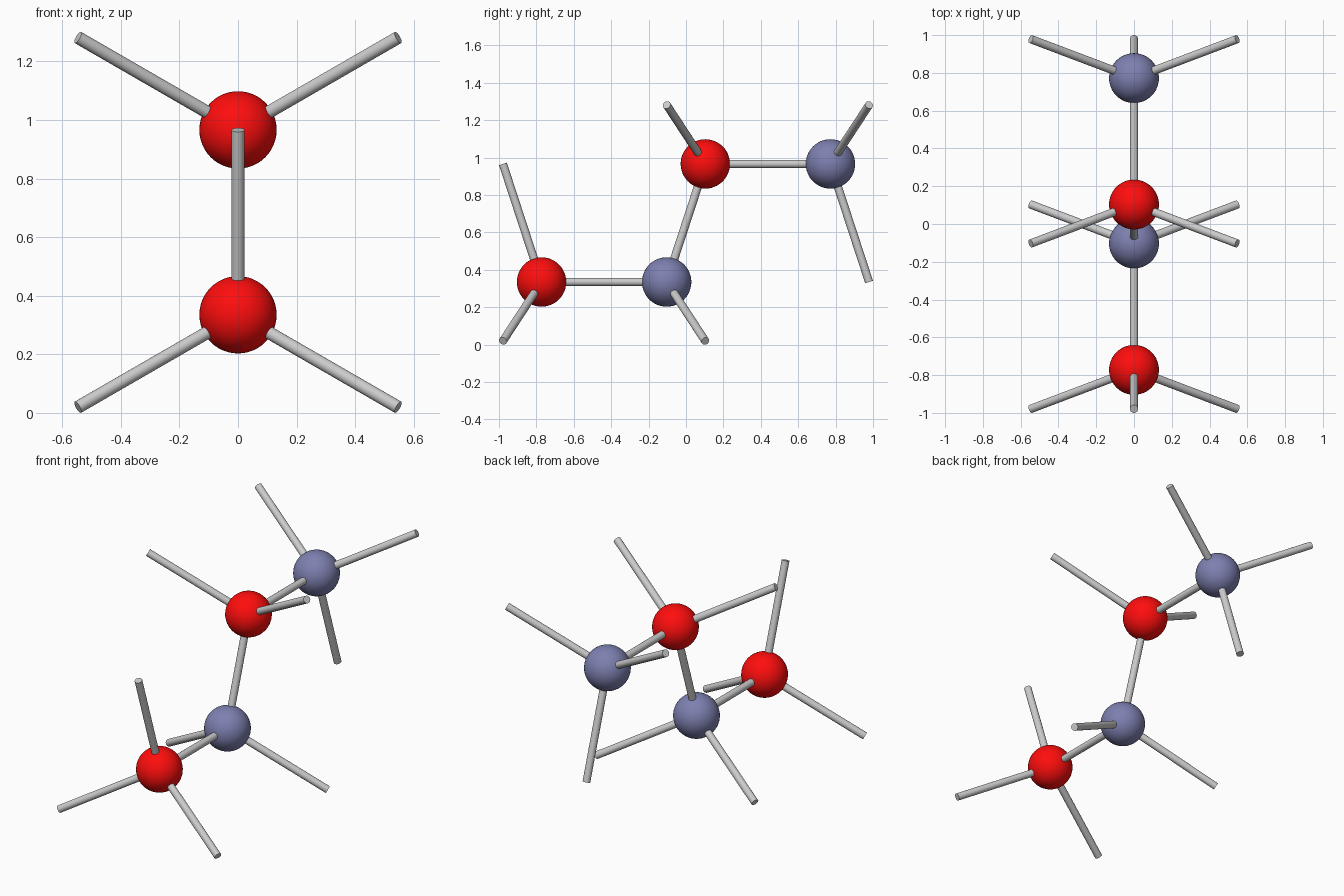
import bpy
from mathutils import Vector

if "Cube" in bpy.data.objects:
    bpy.data.objects.remove(bpy.data.objects["Cube"])

ATOM_R, BOND_R = 0.132, 0.022
LONG, STEP = 0.669, 0.2066      # bond along y, y offset of slanted bonds
SIDE, HALF = 0.5466, 0.3156     # x and z reach of slanted bonds
Y1, Y2 = STEP / 2, STEP / 2 + LONG
Z1, Z2 = 0.335, 0.335 + 2 * HALF


def material(name, rgb):
    m = bpy.data.materials.new(name)
    m.diffuse_color = (*rgb, 1)
    m.use_nodes = True
    m.node_tree.nodes["Principled BSDF"].inputs["Base Color"].default_value = m.diffuse_color
    return m


RED = material("red", (1.0, 0.004, 0.004))
BLUE = material("blue_grey", (0.205, 0.216, 0.434))


def atom(name, loc, mat):
    bpy.ops.mesh.primitive_uv_sphere_add(segments=48, ring_count=24, radius=ATOM_R, location=loc)
    ob = bpy.context.object
    ob.name = name
    ob.data.materials.append(mat)
    bpy.ops.object.shade_smooth()


def bond(name, a, b):
    a, b = Vector(a), Vector(b)
    d = b - a
    bpy.ops.mesh.primitive_cylinder_add(vertices=24, radius=BOND_R, depth=d.length, location=(a + b) / 2)
    ob = bpy.context.object
    ob.name = name
    ob.rotation_mode = 'QUATERNION'
    ob.rotation_quaternion = d.to_track_quat('Z', 'Y')
    bpy.ops.object.shade_smooth_by_angle()


# Atoms: name, y, z, colour, y direction and z direction of the slanted side bonds
atoms = [
    ("lower_red_atom", -Y2, Z1, RED, -1, -1),
    ("lower_grey_atom", -Y1, Z1, BLUE, 1, -1),
    ("upper_red_atom", Y1, Z2, RED, -1, 1),
    ("upper_grey_atom", Y2, Z2, BLUE, 1, 1),
]
for name, y, z, mat, dy, dz in atoms:
    atom(name, (0, y, z), mat)
    for sx, side in ((-1, "left"), (1, "right")):
        bond(f"{name}_{side}_bond", (0, y, z), (sx * SIDE, y + dy * STEP, z + dz * HALF))

# Bonds lying in the middle plane
bond("lower_straight_bond", (0, -Y2, Z1), (0, -Y1, Z1))
bond("upper_straight_bond", (0, Y1, Z2), (0, Y2, Z2))
bond("linking_bond", (0, -Y1, Z1), (0, Y1, Z2))
bond("front_open_bond", (0, -Y2, Z1), (0, -Y2 - STEP, Z2))
bond("back_open_bond", (0, Y2, Z2), (0, Y2 + STEP, Z1))
